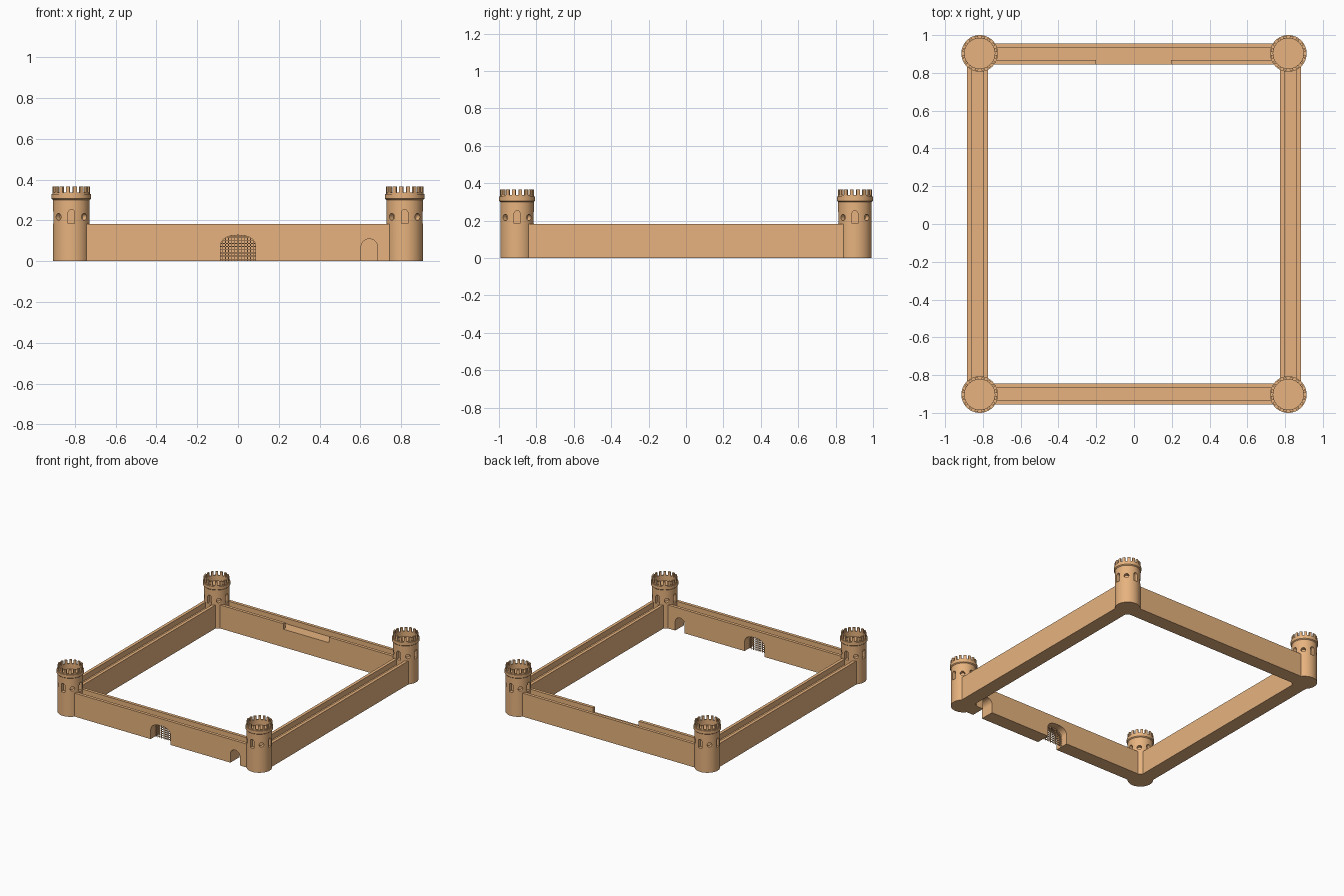
import bpy, bmesh, math
from mathutils import Matrix, Vector

if "Cube" in bpy.data.objects:
    bpy.data.objects.remove(bpy.data.objects["Cube"])

clay = bpy.data.materials.new("clay")
clay.diffuse_color = (0.80, 0.45, 0.21, 1)
clay.use_nodes = True
clay.node_tree.nodes["Principled BSDF"].inputs["Base Color"].default_value = clay.diffuse_color

TX, TY = 0.817, 0.903        # tower centres
WALL_H, WALK_Z = 0.183, 0.14
HALF, RIM = 0.055, 0.024     # wall half width, parapet thickness


def make(name, bm):
    bmesh.ops.recalc_face_normals(bm, faces=bm.faces[:])
    me = bpy.data.meshes.new(name)
    bm.to_mesh(me)
    bm.free()
    me.materials.append(clay)
    ob = bpy.data.objects.new(name, me)
    bpy.context.collection.objects.link(ob)
    return ob


def add_prism(bm, pts, a, b, mat=Matrix()):
    """Extrude an (x, z) outline along y from a to b."""
    r0 = [bm.verts.new(mat @ Vector((x, a, z))) for x, z in pts]
    r1 = [bm.verts.new(mat @ Vector((x, b, z))) for x, z in pts]
    n = len(pts)
    bm.faces.new(r0)
    bm.faces.new(r1[::-1])
    for i in range(n):
        bm.faces.new((r0[i], r1[i], r1[(i + 1) % n], r0[(i + 1) % n]))


def add_box(bm, x0, x1, y0, y1, z0, z1, mat=Matrix()):
    add_prism(bm, [(x0, z0), (x1, z0), (x1, z1), (x0, z1)], y0, y1, mat)


def cut(ob, bm):
    cutter = make("cutter", bm)
    cutter.hide_render = True
    mod = ob.modifiers.new("cut", 'BOOLEAN')
    mod.operation, mod.solver, mod.object = 'DIFFERENCE', 'EXACT', cutter
    bpy.context.view_layer.objects.active = ob
    bpy.ops.object.modifier_apply(modifier=mod.name)
    bpy.data.objects.remove(cutter)


def arch(cx, w, z0, spring, rise, n=2.0, seg=20):
    """Arched opening outline; n above 2 flattens the crown."""
    pts = [(cx - w, z0), (cx + w, z0)]
    for i in range(seg + 1):
        t = math.pi * i / seg
        c, s = math.cos(t), max(math.sin(t), 0)
        pts.append((cx + w * math.copysign(abs(c) ** (2 / n), c), spring + rise * s ** (2 / n)))
    return pts if spring > z0 else pts[2:]


# curtain walls: U-shaped section with a sunken walkway
section = [(-HALF, 0), (HALF, 0), (HALF, WALL_H), (HALF - RIM, WALL_H), (HALF - RIM, WALK_Z),
           (RIM - HALF, WALK_Z), (RIM - HALF, WALL_H), (-HALF, WALL_H)]


def wall(name, center, half_len, along_x):
    bm = bmesh.new()
    rot = Matrix.Rotation(math.pi / 2, 4, 'Z') if along_x else Matrix()
    add_prism(bm, section, -half_len, half_len, Matrix.Translation(center) @ rot)
    return make(name, bm)


front = wall("front_wall", (0, -0.90, 0), TX - 0.055, True)
back = wall("back_wall", (0, 0.90, 0), TX - 0.055, True)
wall("left_wall", (-0.828, 0, 0), TY - 0.055, False)
wall("right_wall", (0.828, 0, 0), TY - 0.055, False)

# main gate and side door openings
GW, GS, GR, GN = 0.086, 0.067, 0.06, 2.4
bm = bmesh.new()
add_prism(bm, arch(0, GW, -0.05, GS, GR, GN), -1.0, -0.8)
cut(front, bm)
bm = bmesh.new()
add_prism(bm, arch(0.644, 0.041, -0.05, 0.068, 0.041), -1.0, -0.8)
cut(front, bm)

# gap in the inner parapet of the back wall
bm = bmesh.new()
add_box(bm, -0.2, 0.195, 0.8, 0.9, WALK_Z, 0.3)
cut(back, bm)

# portcullis clipped to the gate arch
bm = bmesh.new()
T = 0.002
for i in range(-5, 6):
    x = i * 0.0155
    top = GS + GR * (1 - abs(x / GW) ** GN) ** (1 / GN)
    add_box(bm, x - T, x + T, -0.90 - T, -0.90 + T, 0, top)
for i in range(8):
    z = 0.009 + i * 0.0155
    w = GW * (1 - (max(z - GS, 0) / GR) ** GN) ** (1 / GN)
    add_box(bm, -w, w, -0.90 - T, -0.90 + T, z - T, z + T)
make("portcullis", bm)

# tower: lathed shaft, collar and open top
SEG = 64
profile = [(0.090, 0), (0.090, 0.300), (0.097, 0.306), (0.097, 0.330), (0.0915, 0.330),
           (0.0915, 0.336), (0.080, 0.336), (0.080, 0.295)]
bm = bmesh.new()
rings = [[bm.verts.new((r * math.cos(2 * math.pi * i / SEG), r * math.sin(2 * math.pi * i / SEG), z))
          for i in range(SEG)] for r, z in profile]
for a, b in zip(rings, rings[1:]):
    for i in range(SEG):
        j = (i + 1) % SEG
        bm.faces.new((a[i], a[j], b[j], b[i]))
bm.faces.new(rings[0][::-1])
bm.faces.new(rings[-1])
tower = make("tower", bm)

# arched windows on the main sides, round ones on the diagonals
bm = bmesh.new()
for k in range(8):
    rot = Matrix.Rotation(k * math.pi / 4, 4, 'Z')
    if k % 2:
        shape = [(0.017 * math.cos(t * math.pi / 10), 0.217 + 0.017 * math.sin(t * math.pi / 10))
                 for t in range(20)]
    else:
        shape = arch(0, 0.016, 0.185, 0.237, 0.016, seg=12)
    add_prism(bm, shape, -0.12, -0.062, rot)
cut(tower, bm)

# merlons around the tower top
bm = bmesh.new()
bm.from_mesh(tower.data)
for k in range(16):
    add_box(bm, -0.009, 0.009, -0.0915, -0.080, 0.330, 0.366,
            Matrix.Rotation((k + 0.5) * math.pi / 8, 4, 'Z'))
bm.to_mesh(tower.data)
bm.free()
bpy.ops.object.select_all(action='DESELECT')
tower.select_set(True)
bpy.context.view_layer.objects.active = tower
bpy.ops.object.shade_smooth_by_angle(angle=math.radians(30))

# four corner towers
tower.name = "front_left_tower"
tower.location = (-TX, -TY, 0)
for name, sx, sy in (("front_right_tower", 1, -1), ("back_left_tower", -1, 1), ("back_right_tower", 1, 1)):
    copy = tower.copy()
    copy.name = name
    copy.location = (sx * TX, sy * TY, 0)
    bpy.context.collection.objects.link(copy)
